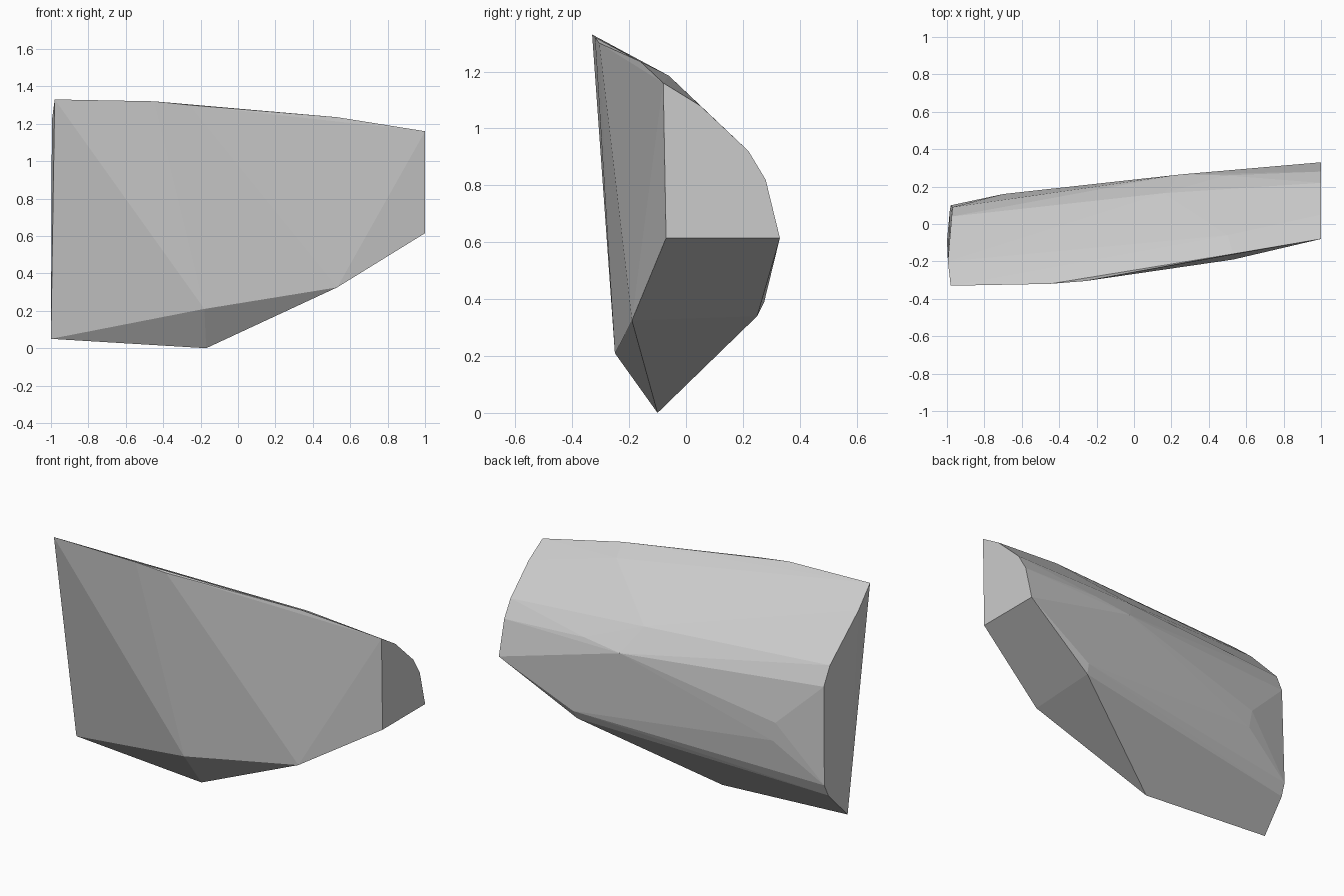
import bpy
import bmesh

# Remove the default object if the scene has it
default_object = bpy.data.objects.get("Cube")
if default_object is not None:
    bpy.data.objects.remove(default_object, do_unlink=True)


def make_material(name, colour):
    """Create one plain flat-coloured material."""
    material = bpy.data.materials.new(name)
    material.use_nodes = True
    material.diffuse_color = colour
    shader = next(node for node in material.node_tree.nodes
                  if node.type == "BSDF_PRINCIPLED")
    shader.inputs["Base Color"].default_value = colour
    return material


def make_hull(name, sections, material):
    """Wrap a flat-shaded convex solid around groups of corner points."""
    mesh = bpy.data.meshes.new(name)
    solid = bmesh.new()
    for corners in sections:
        for corner in corners:
            solid.verts.new(corner)
    result = bmesh.ops.convex_hull(solid, input=solid.verts[:])

    # Drop corners that the hull does not use
    loose = [vert for vert in solid.verts if not vert.link_faces]
    bmesh.ops.delete(solid, geom=loose, context="VERTS")
    bmesh.ops.recalc_face_normals(solid, faces=solid.faces[:])
    for face in solid.faces:
        face.smooth = False
    solid.to_mesh(mesh)
    solid.free()

    mesh.materials.append(material)
    shape = bpy.data.objects.new(name, mesh)
    bpy.context.collection.objects.link(shape)
    return shape


# Flat vertical end, given as an outline of (y, z)
end_outline = [(-.08, 1.16), (.05, 1.08), (.22, .92),
               (.28, .82), (.33, .615), (-.07, .615)]
right_end = [(1, y, z) for y, z in end_outline]

# Tall slanted end
left_end = [(-.98, -.33, 1.33), (-.995, -.2, 1.22), (-.975, .04, .98),
            (-.97, .09, .87), (-.98, .1, .29), (-.985, .07, .22),
            (-1, -.09, .05)]

# Upper ridge running between the two ends
top_ridge = [(-.45, -.32, 1.32), (-.26, -.305, 1.3),
             (.53, -.16, 1.235), (.5, -.06, 1.185)]

# Chipped keel along the underside
keel = [(-.18, -.25, .21), (-.17, -.1, 0), (.53, -.19, .325),
        (.54, .25, .34), (.55, .275, .39)]

# Shallow bulges on the rounded back
back_bulge = [(-.7, .16, .61), (-.68, .16, .5), (.25, .265, .81),
              (.49, .26, .84), (.16, .165, .955)]

stone_grey = make_material("stone grey", (.6, .6, .6, 1))
make_hull("stone_shard",
          [right_end, left_end, top_ridge, keel, back_bulge],
          stone_grey)
